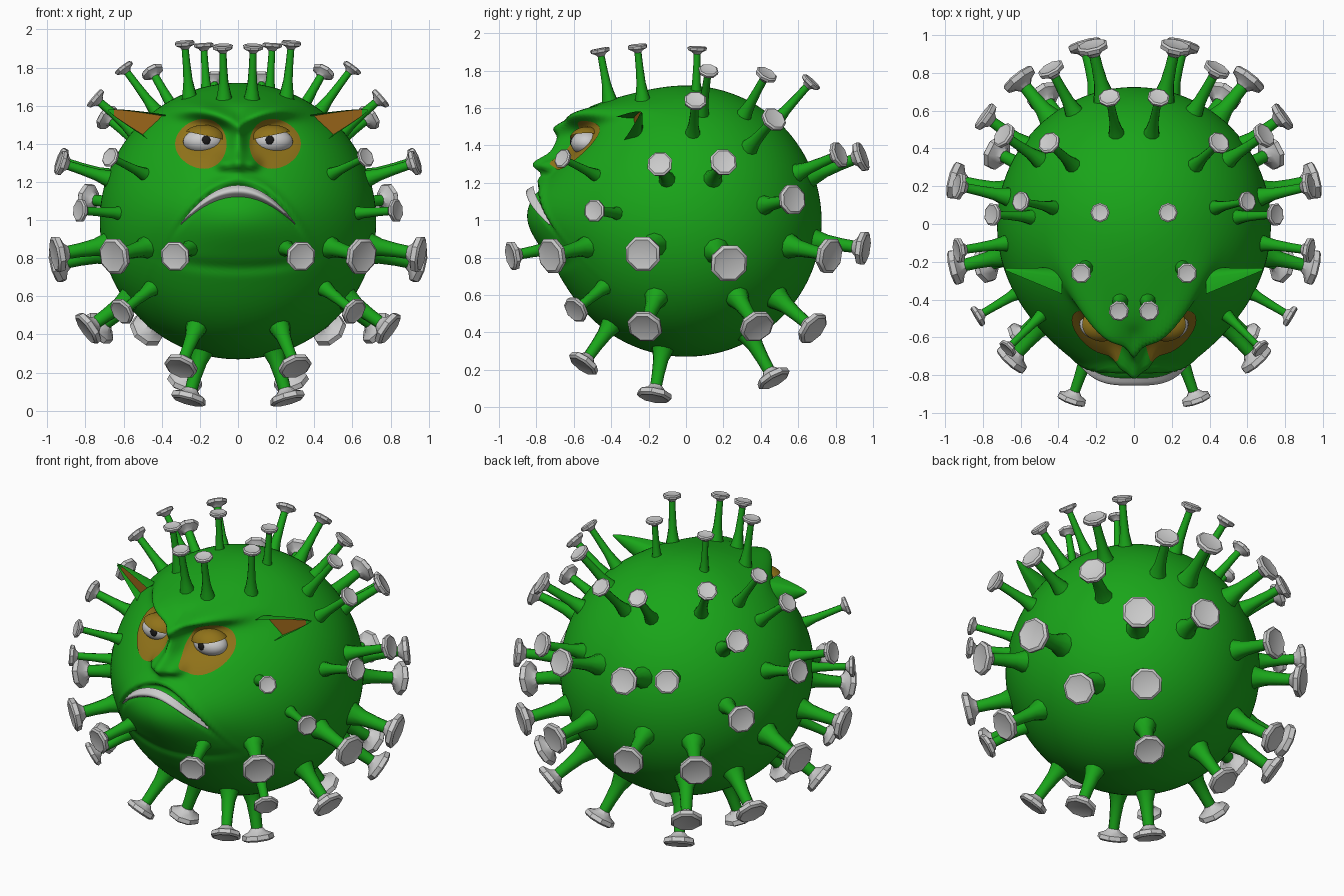
import bpy, bmesh
from math import sin, cos, pi, exp, sqrt
from mathutils import Vector, Matrix

if "Cube" in bpy.data.objects:
    bpy.data.objects.remove(bpy.data.objects["Cube"])

C, R = Vector((0, 0, 0.995)), 0.725


def material(name, rgb):
    m = bpy.data.materials.new(name)
    m.diffuse_color = (*rgb, 1)
    m.use_nodes = True
    m.node_tree.nodes["Principled BSDF"].inputs["Base Color"].default_value = m.diffuse_color
    return m


GREEN = material("green", (0.01, 0.38, 0.01))
OCHRE = material("ochre", (0.28, 0.17, 0.01))
BROWN = material("brown", (0.32, 0.13, 0.01))
BLACK = material("black", (0.01, 0.01, 0.01))


def finish(name, bm, mats=(), angle=None, recalc=True):
    if recalc:
        bmesh.ops.recalc_face_normals(bm, faces=bm.faces)
    me = bpy.data.meshes.new(name)
    bm.to_mesh(me)
    bm.free()
    for m in mats:
        me.materials.append(m)
    ob = bpy.data.objects.new(name, me)
    bpy.context.collection.objects.link(ob)
    me.shade_smooth()
    if angle:
        me.set_sharp_from_angle(angle=angle)
    return ob


def loft(bm, rings, closed=True, caps=False):
    """Skin a list of point rings; returns faces grouped by column."""
    vs = [[bm.verts.new(p) for p in r] for r in rings]
    n = len(vs[0])
    cols = []
    for k in range(n if closed else n - 1):
        j = (k + 1) % n
        cols.append([bm.faces.new((a[k], a[j], b[j], b[k])) for a, b in zip(vs, vs[1:])])
    if caps:
        bm.faces.new(vs[0][::-1])
        bm.faces.new(vs[-1])
    return cols


def face_front(bm):
    for f in bm.faces:
        f.normal_update()
        if f.normal.y > 0:
            f.normal_flip()


# ---- face relief: forward displacement as a function of x and z ----
def g(u, v, su, sv):
    return exp(-(u / su) ** 2 - (v / sv) ** 2)


def mouth_z(x):
    return 1.175 - 2.2 * x * x


def relief(x, z):
    a, m = abs(x), mouth_z(x)
    brow = 1.48 + 0.08 * sin(min(a / 0.26, 1) * pi / 2)
    d = 0.125 * g(x, z - 1.03, 0.42, 0.22)                       # muzzle
    d += 0.12 * g(x, z - 1.60, 0.36, 0.075)                      # forehead
    d += 0.11 * exp(-((z - brow - 0.02) / 0.045) ** 2 - (a / 0.34) ** 4)
    d += 0.11 * g(x, z - 1.30, 0.055, 0.05)                      # nose tip
    d += 0.065 * g(a - 0.075, z - 1.295, 0.04, 0.035)            # nostrils
    d += 0.10 * g(x, z - 1.42, 0.045, 0.10)                      # nose bridge
    d -= 0.03 * g(a - 0.18, z - 1.41, 0.11, 0.07)                # eye sockets
    d += 0.035 * g(x, z - m - 0.035, 0.25, 0.03)                 # upper lip
    d -= 0.035 * exp(-((z - m) / 0.02) ** 2 - (a / 0.31) ** 8)   # mouth crease
    d -= 0.014 * exp(-((z - 0.75 - 0.3 * x * x) / 0.03) ** 2 - (a / 0.35) ** 4)
    return d


def push(x, y, z):
    w = min(1, max(0, -y / 0.2))
    return y - relief(x, z) * w * w * (3 - 2 * w)


def surf(x, z):
    return push(x, -sqrt(max(0, R * R - x * x - (z - C.z) ** 2)), z)


# ---- body ----
bm = bmesh.new()
bmesh.ops.create_uvsphere(bm, u_segments=192, v_segments=128, radius=R,
                          matrix=Matrix.Translation(C) @ Matrix.Rotation(pi / 2, 4, 'X'))
for v in bm.verts:
    v.co.y = push(*v.co)
finish("body", bm, [GREEN])

# ---- spikes: cap x, y, z and cap radius, mirrored in x ----
SPIKES = [
    (.08, -.46, 1.91, .055), (.28, -.26, 1.93, .055), (.18, .06, 1.92, .052),
    (.60, .12, 1.80, .055), (.75, .05, 1.64, .062), (.45, .43, 1.78, .062),
    (.13, .67, 1.74, .06), (.69, .47, 1.54, .072), (.67, -.66, 1.33, .055),
    (.93, -.14, 1.30, .07), (.93, .20, 1.31, .075), (.79, .57, 1.11, .085),
    (.83, -.49, 1.05, .063), (.22, .94, 1.34, .085), (.44, .82, 1.35, .075),
    (.61, .77, .81, .10), (.26, .95, .85, .095), (.95, -.23, .82, .10),
    (.95, .23, .77, .105), (.65, -.72, .81, .10), (.33, -.93, .81, .082),
    (.61, -.59, .52, .075), (.79, -.22, .43, .097), (.73, .38, .43, .097),
    (.48, .68, .42, .097), (.30, -.55, .23, .09), (.26, -.17, .06, .095),
    (.28, .47, .15, .095)]
STALK = [(0, .85), (.2, .62), (.4, .45), (.7, .37), (1, .34)]
CAP = [(.36, -.62), (.55, -.4), (.95, -.22), (1, .05), (.85, .16), (.6, .10)]


def ring(o, d, r, n):
    q = d.to_track_quat('Z', 'Y')
    return [o + q @ Vector((r * cos(2 * pi * (k + .5) / n), r * sin(2 * pi * (k + .5) / n), 0))
            for k in range(n)]


stalks, caps = bmesh.new(), bmesh.new()
for x, y, z, r in SPIKES:
    for s in (1, -1):
        p = Vector((s * x, y, z))
        base = C + (p - C) * 0.68
        if z > 1.88:                       # crown spikes stand nearly upright
            base = Vector((s * x * .9, y * .88, 1.62))
        d = (p - base).normalized()
        end = p - d * r * 0.45
        loft(stalks, [ring(base.lerp(end, t), d, r * k, 10) for t, k in STALK], caps=True)
        loft(caps, [ring(p + d * r * h, d, r * k, 8) for k, h in CAP], caps=True)
finish("spike_stalks", stalks, [GREEN], 0.9)
finish("spike_caps", caps, [], 0.5)

# ---- ears: tapering cupped loft, brown inside ----
N = 20
bm = bmesh.new()
for s in (1, -1):
    rings = []
    for i in range(11):
        t = i / 10
        c = Vector((.38, -.30, 1.46)).lerp(Vector((.68, -.24, 1.575)), t)
        h, dep = .09 * (1 - t) ** .8 + .004, .065 * (1 - t) + .006
        pts = []
        for k in range(N):
            a = 2 * pi * (k + .5) / N
            f = cos(a)
            yy = .25 * dep if f > 0.45 else -dep * f      # hollow front
            if f <= 0.45 and f > 0:
                yy = -dep                                 # raised rim
            pts.append((s * c.x, c.y + yy, c.z + h * sin(a)))
        rings.append(pts)
    cols = loft(bm, rings, caps=True)
    for k, col in enumerate(cols):
        if cos(2 * pi * (k + 1) / N) > 0.35:
            for f in col[:9]:
                f.material_index = 1
finish("ears", bm, [GREEN, BROWN], 0.7)

# ---- eye patches hugging the face ----
bm = bmesh.new()
for s in (1, -1):
    rings = []
    for i in range(13):
        r = 0.02 + 0.98 * i / 12
        pts = []
        for k in range(40):
            a = 2 * pi * k / 40
            x = .195 + .135 * r * cos(a)
            z = 1.40 + .13 * r * sin(a) * (1 - .12 * cos(a))
            pts.append((s * x, surf(x, z) - .007, z))
        rings.append(pts)
    loft(bm, rings)
face_front(bm)
finish("eye_patches", bm, [OCHRE], recalc=False)


# ---- eyeballs, pupils, slanted upper lids ----
def ellipsoid(bm, c, r, seg=32):
    m = Matrix.Translation(c) @ Matrix.Diagonal((*r, 1))
    return bmesh.ops.create_uvsphere(bm, u_segments=seg, v_segments=seg // 2,
                                     radius=1, matrix=m)["verts"]


eyes, pupils, lids = bmesh.new(), bmesh.new(), bmesh.new()
for s in (1, -1):
    ellipsoid(eyes, (s * .18, -.53, 1.412), (.108, .085, .068))
    ellipsoid(pupils, (s * .168, -.608, 1.418), (.024, .012, .024), 16)
    vs = ellipsoid(lids, (s * .18, -.53, 1.415), (.118, .098, .085))
    geom = {e for v in vs for e in (v, *v.link_edges, *v.link_faces)}
    bmesh.ops.bisect_plane(lids, geom=list(geom), plane_co=(s * .18, -.53, 1.445),
                           plane_no=(s * .22, 0, -1), clear_outer=True)
finish("eyeballs", eyes)
finish("pupils", pupils, [BLACK])
finish("eyelids", lids, [OCHRE])

# ---- teeth: curved strip following the frown ----
bm = bmesh.new()
rows = []
for i in range(41):
    x = -.30 + .60 * i / 40
    h = .012 + .05 * (1 - (x / .30) ** 2)
    y = surf(x, mouth_z(x) - .07)
    rows.append([(x, y + .012 - .04 * sin(pi * t / 6), mouth_z(x) + .008 - h * t / 6)
                 for t in range(7)])
loft(bm, rows, closed=False)
face_front(bm)
finish("teeth", bm, recalc=False)
